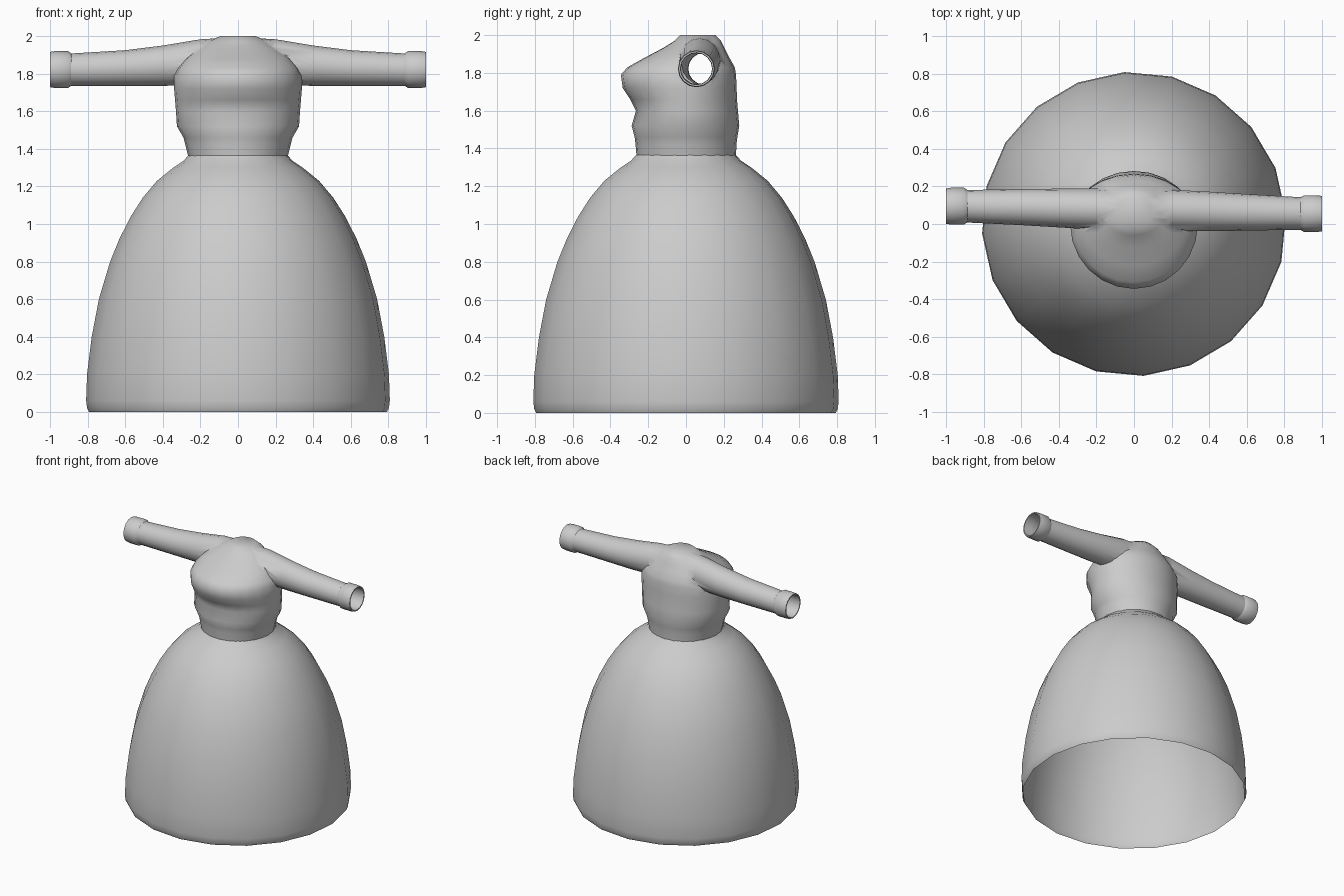
import bpy, bmesh, math
from mathutils import Vector

if "Cube" in bpy.data.objects:
    bpy.data.objects.remove(bpy.data.objects["Cube"])

cloth = bpy.data.materials.new("grey cloth")
cloth.diffuse_color = (0.6, 0.6, 0.6, 1)
cloth.use_nodes = True
cloth.node_tree.nodes["Principled BSDF"].inputs["Base Color"].default_value = cloth.diffuse_color


def loft(name, rings, cap=False):
    """Skin a list of point rings into one tube."""
    bm = bmesh.new()
    loops = [[bm.verts.new(p) for p in ring] for ring in rings]
    n = len(loops[0])
    for a, b in zip(loops, loops[1:]):
        for i in range(n):
            j = (i + 1) % n
            bm.faces.new((a[i], a[j], b[j], b[i]))
    if cap:
        bm.faces.new(loops[0])
        bm.faces.new(loops[-1])
    bmesh.ops.recalc_face_normals(bm, faces=bm.faces)
    me = bpy.data.meshes.new(name)
    bm.to_mesh(me)
    bm.free()
    me.materials.append(cloth)
    ob = bpy.data.objects.new(name, me)
    bpy.context.collection.objects.link(ob)
    return ob


def smooth(ob, angle=50):
    bpy.ops.object.select_all(action='DESELECT')
    ob.select_set(True)
    bpy.context.view_layer.objects.active = ob
    bpy.ops.object.shade_smooth_by_angle(angle=math.radians(angle))


def body_ring(z, hx, front, back, cy=0.0, n=24):
    """Horizontal oval whose front and back depths differ."""
    pts = []
    for i in range(n):
        a = 2 * math.pi * i / n
        s = math.sin(a)
        depth = (back - cy) if s > 0 else (cy - front)
        pts.append((hx * math.cos(a), cy + depth * s, z))
    return pts


def arm_ring(x, cy, hy, lo, hi, n=16):
    """Upright oval across the arm."""
    return [(x, cy + hy * math.cos(2 * math.pi * i / n),
             (lo + hi) / 2 + (hi - lo) / 2 * math.sin(2 * math.pi * i / n))
            for i in range(n)]


# Skirt: bell open at the bottom
bell = [(0.0, 0.795), (0.02, 0.805), (0.06, 0.81), (0.2, 0.805), (0.4, 0.78),
        (0.6, 0.742), (0.8, 0.682), (0.92, 0.633), (1.04, 0.572),
        (1.14, 0.508), (1.23, 0.432), (1.3, 0.345), (1.335, 0.292), (1.365, 0.265)]
sides = 20
skirt = loft("skirt", [[(r * math.cos(2 * math.pi * (i + 0.2) / sides),
                         r * math.sin(2 * math.pi * (i + 0.2) / sides), z)
                        for i in range(sides)] for z, r in bell])
smooth(skirt)

# Bodice: waist, bust, sloping shoulders, small neck
bodice = loft("bodice", [body_ring(*r) for r in (
    (1.36, 0.265, -0.262, 0.265),
    (1.42, 0.28, -0.267, 0.267),
    (1.46, 0.29, -0.272, 0.272),
    (1.52, 0.325, -0.288, 0.282),
    (1.60, 0.33, -0.265, 0.275),
    (1.66, 0.335, -0.295, 0.27),
    (1.72, 0.34, -0.335, 0.268),
    (1.79, 0.34, -0.345, 0.265),
    (1.83, 0.32, -0.31, 0.258),
    (1.88, 0.28, -0.22, 0.23, 0.01),
    (1.93, 0.22, -0.125, 0.205, 0.035),
    (1.97, 0.16, -0.06, 0.185, 0.055),
    (2.0, 0.095, -0.03, 0.155, 0.062))], cap=True)

# Sleeves: one arm tube running through the shoulders
sleeves = loft("sleeve_tube", [arm_ring(*r) for r in (
    (-0.93, 0.095, 0.085, 1.735, 1.905),
    (-0.6, 0.09, 0.096, 1.735, 1.925),
    (-0.4, 0.085, 0.103, 1.735, 1.95),
    (-0.2, 0.08, 0.11, 1.742, 1.983),
    (0.0, 0.07, 0.1, 1.75, 1.995),
    (0.2, 0.072, 0.11, 1.742, 1.983),
    (0.4, 0.067, 0.105, 1.735, 1.95),
    (0.6, 0.062, 0.097, 1.735, 1.925),
    (0.93, 0.055, 0.085, 1.735, 1.905))], cap=True)

# Merge sleeves into the bodice
mod = bodice.modifiers.new("join", 'BOOLEAN')
mod.operation = 'UNION'
mod.solver = 'EXACT'
mod.object = sleeves
dg = bpy.context.evaluated_depsgraph_get()
merged = bpy.data.meshes.new_from_object(bodice.evaluated_get(dg))
bodice.modifiers.clear()
bodice.data = merged
bpy.data.objects.remove(sleeves)

# Open the wrists and the waist
bm = bmesh.new()
bm.from_mesh(merged)
bm.normal_update()
ends = []
for f in bm.faces:
    c = f.calc_center_median()
    if (abs(f.normal.x) > 0.95 and abs(c.x) > 0.92) or (f.normal.z < -0.95 and c.z < 1.37):
        ends.append(f)
bmesh.ops.delete(bm, geom=ends, context='FACES')
bm.to_mesh(merged)
bm.free()
smooth(bodice)

# Cuffs: rolled bands around the open wrists
for name, s, cy in (("left_cuff", -1, 0.095), ("right_cuff", 1, 0.055)):
    band = [(0.885, 0.085), (0.905, 0.098), (0.975, 0.098), (1.0, 0.094),
            (1.0, 0.085), (0.93, 0.083)]
    cuff = loft(name, [arm_ring(s * x, cy, r, 1.822 - r, 1.822 + r) for x, r in band])
    smooth(cuff)
